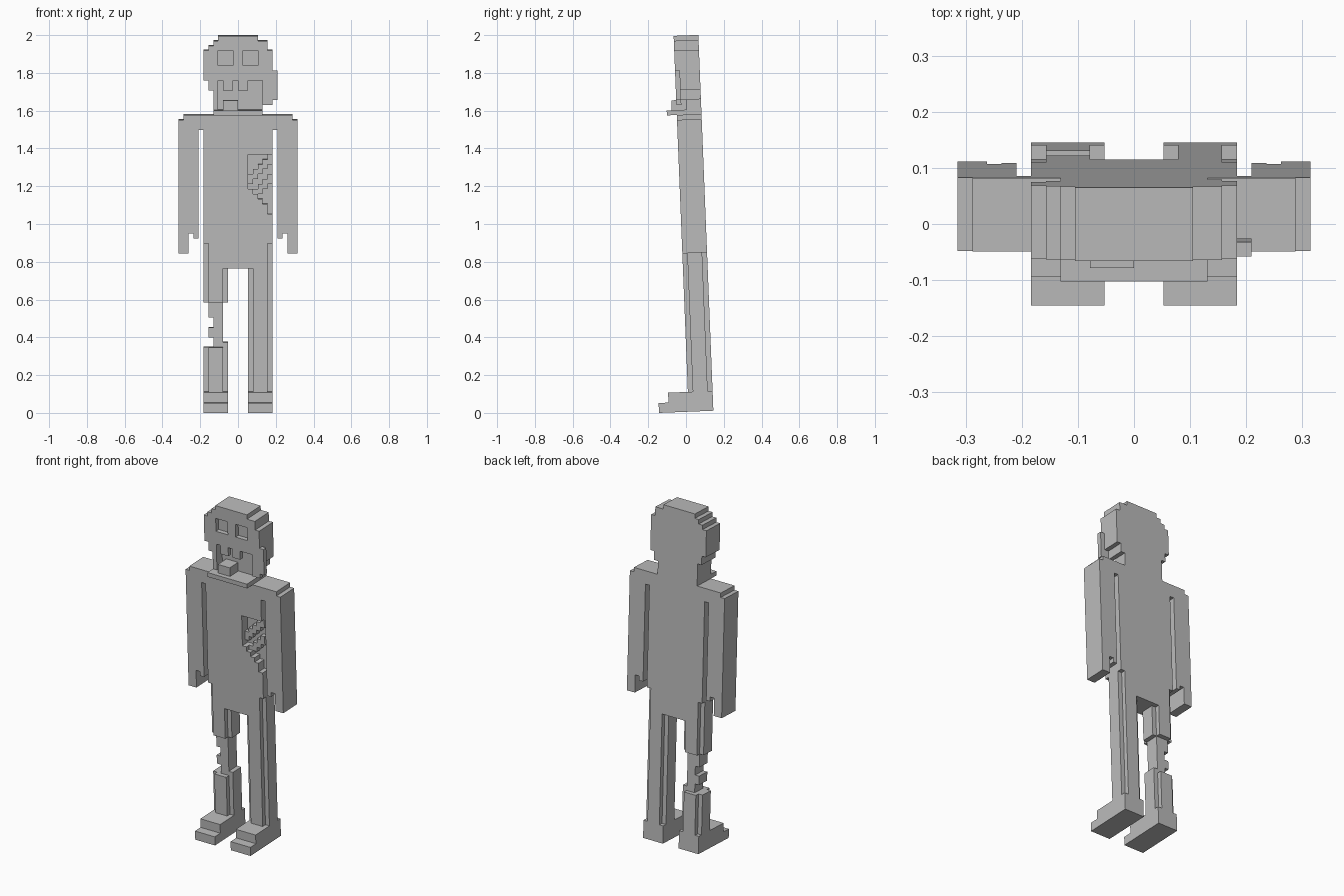
import bpy, bmesh
from itertools import product
from mathutils import Matrix

cube = bpy.data.objects.get("Cube")
if cube:
    bpy.data.objects.remove(cube, do_unlink=True)

UNIT = 0.0262                      # edge of one building block
LEAN = 0.04                        # whole figure leans slightly forward
PLACE = (Matrix.Translation((0, -0.143, 0)) @ Matrix.Rotation(LEAN, 4, 'X')
         @ Matrix.Scale(UNIT, 4))
FRONT, BACK = 6, 11                # body depth in blocks

grey = bpy.data.materials.new("plain grey")
grey.use_nodes = True
grey.diffuse_color = (0.5, 0.5, 0.5, 1)
grey.node_tree.nodes["Principled BSDF"].inputs["Base Color"].default_value = grey.diffuse_color


def cells(x0, x1, z0, z1, y0=FRONT, y1=BACK):
    """Set of unit blocks filling a box."""
    return set(product(range(x0, x1), range(y0, y1), range(z0, z1)))


def mirrored(blocks):
    return {(-x - 1, y, z) for x, y, z in blocks}


def build(name, blocks):
    """Skin a set of blocks and merge the flat areas."""
    bm = bmesh.new()
    corners = {}

    def vert(p):
        if p not in corners:
            corners[p] = bm.verts.new(p)
        return corners[p]

    for c in blocks:
        for axis, side in product(range(3), (0, 1)):
            n = list(c)
            n[axis] += 1 if side else -1
            if tuple(n) in blocks:
                continue
            u, w = (axis + 1) % 3, (axis + 2) % 3
            ring = []
            for a, b in ((0, 0), (1, 0), (1, 1), (0, 1)):
                p = list(c)
                p[axis] += side
                p[u] += a
                p[w] += b
                ring.append(vert(tuple(p)))
            bm.faces.new(ring if side else ring[::-1])
    bmesh.ops.dissolve_limit(bm, angle_limit=0.01, verts=bm.verts, edges=bm.edges)
    bm.transform(PLACE)
    mesh = bpy.data.meshes.new(name)
    bm.to_mesh(mesh)
    bm.free()
    mesh.materials.append(grey)
    obj = bpy.data.objects.new(name, mesh)
    bpy.context.collection.objects.link(obj)


# Head: rounded skull in stepped rows, sunken eyes and open mouth
skull = (cells(-4, 4, 75, 76) | cells(-5, 6, 74, 75) | cells(-6, 6, 73, 74)
         | cells(-7, 7, 67, 73) | cells(-6, 7, 65, 67)
         | cells(-5, 6, 63, 65) | cells(-5, 5, 60, 63))
eye = cells(1, 4, 70, 73, FRONT, FRONT + 1)
mouth = cells(-4, 5, 61, 67, FRONT, FRONT + 2)
teeth = cells(-3, -1, 65, 67, FRONT, FRONT + 1) | cells(0, 2, 65, 67, FRONT, FRONT + 1)
cheek = cells(5, 8, 63, 69, FRONT, FRONT + 1) | cells(5, 7, 62, 63, FRONT, FRONT + 1)
build("head", (skull - eye - mirrored(eye) - mouth) | teeth | cheek)
build("tongue", cells(-3, 0, 61, 63, FRONT - 1, FRONT + 2))
build("jaw", cells(-5, 5, 60, 61, FRONT - 2, FRONT))

# Torso with a stepped wound in the left side of the chest
wound = cells(2, 7, 45, 52, FRONT, FRONT + 2)
for x, low in ((3, 44), (4, 43), (5, 42), (6, 40)):
    wound |= cells(x, x + 1, low, 45, FRONT, FRONT + 2)
ribs = set()
for top in (51, 47):
    for step in range(5):
        ribs |= cells(6 - step, 7 - step, top - step - 1, top - step + 1, FRONT + 1, FRONT + 2)
torso = cells(-7, 7, 34, 60) | cells(-6, 6, 29, 34)
build("torso", torso - wound)
build("ribs", ribs & wound)

# Shoulders and arms with notched hands
arm = (cells(7, 11, 59, 60) | cells(7, 12, 57, 59) | cells(8, 12, 36, 57)
       | cells(8, 9, 35, 36) | cells(10, 12, 32, 36))
build("left_arm", arm)
build("right_arm", mirrored(arm))


# Legs: full-depth core flanked by thinner strips
def leg(z0, z1):
    return cells(3, 6, z0, z1) | cells(2, 7, z0, z1, FRONT + 1, BACK - 1)


build("left_leg", leg(4, 29) | cells(6, 7, 29, 34, FRONT + 1, BACK - 1))
build("right_thigh", mirrored(leg(22, 29) | cells(6, 7, 29, 34, FRONT + 1, BACK - 1)))
bone = (cells(3, 5, 13, 22, FRONT + 1, BACK - 1) | cells(5, 6, 19, 22, FRONT + 1, BACK - 1)
        | cells(5, 6, 15, 17, FRONT + 1, BACK - 1))
build("right_shin_bone", mirrored(bone))
build("right_shin", mirrored(leg(4, 13) | cells(2, 3, 13, 14, FRONT + 1, BACK - 1)))

# Feet with a lower toe step
foot = cells(2, 7, 0, 4, 2, BACK) | cells(2, 7, 0, 2, 0, 2)
build("left_foot", foot)
build("right_foot", mirrored(foot))
